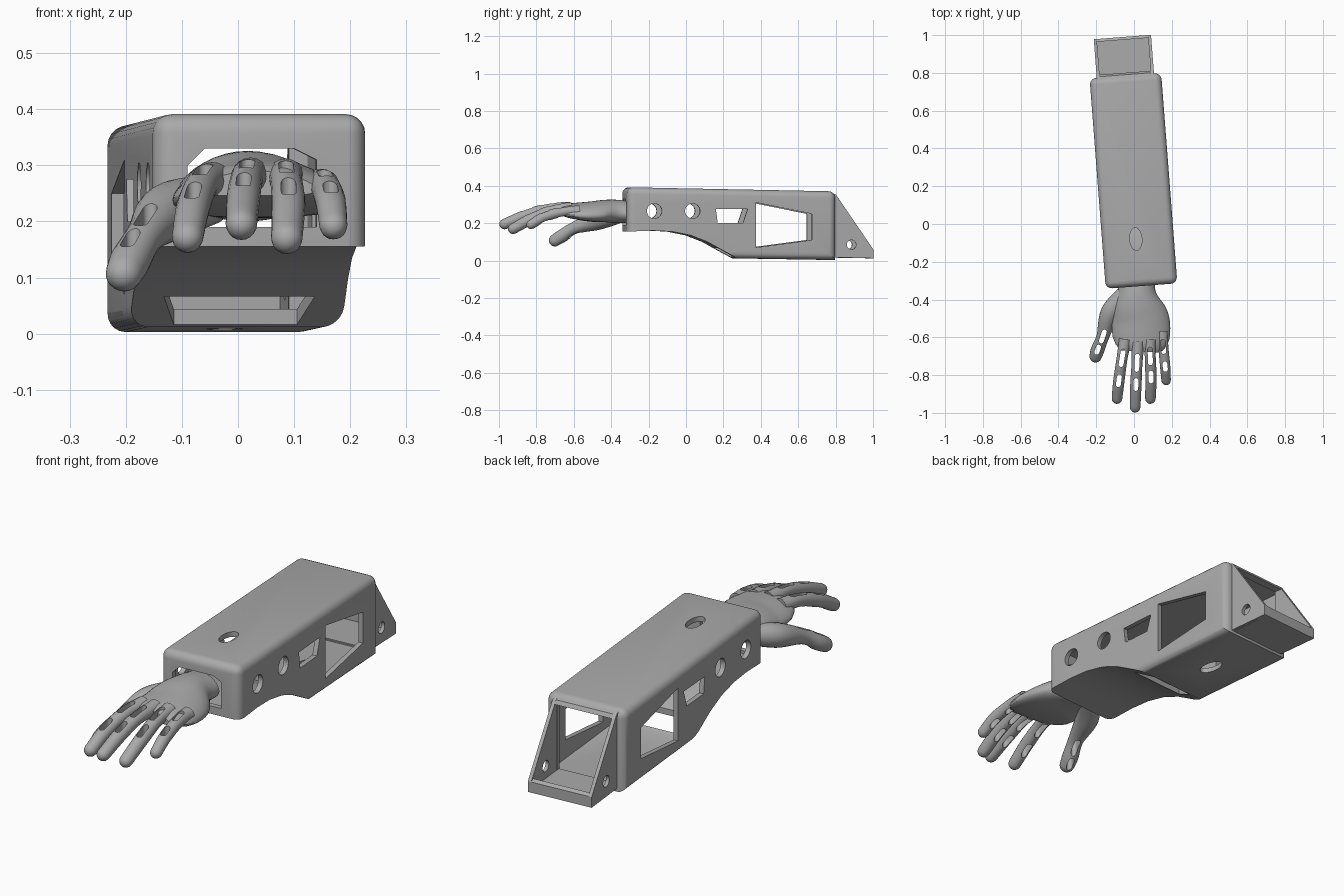
import bpy, bmesh, math
from mathutils import Vector, Matrix

if "Cube" in bpy.data.objects:
    bpy.data.objects.remove(bpy.data.objects["Cube"])

grey = bpy.data.materials.new("matte grey")
grey.use_nodes = True
tone = (0.4, 0.4, 0.4, 1)
grey.diffuse_color = tone
grey.node_tree.nodes["Principled BSDF"].inputs["Base Color"].default_value = tone

# The forearm is turned slightly about the vertical
ARM = Matrix.Translation((-0.003, 0.23, 0)) @ Matrix.Rotation(math.radians(4.4), 4, "Z")


def to_object(name, bm):
    bmesh.ops.recalc_face_normals(bm, faces=bm.faces)
    mesh = bpy.data.meshes.new(name)
    bm.to_mesh(mesh)
    bm.free()
    ob = bpy.data.objects.new(name, mesh)
    bpy.context.collection.objects.link(ob)
    mesh.materials.append(grey)
    return ob


def prism_mesh(pts, axis, a, b):
    """Extrude a 2D outline along one axis from a to b."""
    bm = bmesh.new()
    spots = {"x": lambda p, t: (t, p[0], p[1]),
             "y": lambda p, t: (p[0], t, p[1]),
             "z": lambda p, t: (p[0], p[1], t)}[axis]
    ends = [[bm.verts.new(spots(p, t)) for p in pts] for t in (a, b)]
    for ring in ends:
        bm.faces.new(ring)
    n = len(pts)
    for i in range(n):
        j = (i + 1) % n
        bm.faces.new((ends[0][i], ends[0][j], ends[1][j], ends[1][i]))
    bmesh.ops.recalc_face_normals(bm, faces=bm.faces)
    return bm


def prism(name, pts, axis, a, b):
    return to_object(name, prism_mesh(pts, axis, a, b))


def ellipse(cx, cy, rx, ry, n=32):
    return [(cx + rx * math.cos(2 * math.pi * i / n),
             cy + ry * math.sin(2 * math.pi * i / n)) for i in range(n)]


def cut(target, cutter):
    """Subtract a cutter, then discard it."""
    mod = target.modifiers.new("cut", "BOOLEAN")
    mod.operation = "DIFFERENCE"
    mod.solver = "EXACT"
    mod.object = cutter
    bpy.context.view_layer.update()
    dg = bpy.context.evaluated_depsgraph_get()
    mesh = bpy.data.meshes.new_from_object(target.evaluated_get(dg))
    target.modifiers.clear()
    target.data = mesh
    bpy.data.objects.remove(cutter)


def loft(name, rings, arch=0.0, n=20):
    """Skin ellipses given as (centre, half width, half height) along a path."""
    bm = bmesh.new()
    loops = []
    for i, (c, w, h) in enumerate(rings):
        d = (rings[min(i + 1, len(rings) - 1)][0] - rings[max(i - 1, 0)][0]).normalized()
        side = d.cross(Vector((0, 0, 1))).normalized()
        up = side.cross(d)
        loop = []
        for x, z in ellipse(0, 0, w, h, n):
            p = c + side * x + up * z
            p.z -= arch * x * x
            loop.append(bm.verts.new(p))
        loops.append(loop)
    for a, b in zip(loops, loops[1:]):
        for i in range(n):
            j = (i + 1) % n
            bm.faces.new((a[i], a[j], b[j], b[i]))
    bm.faces.new(loops[0])
    bm.faces.new(loops[-1])
    return to_object(name, bm)


def smooth_path(points, steps=6):
    """Sample a smooth curve through points of any dimension."""
    v = [Vector(p) for p in points]
    v = [v[0] * 2 - v[1]] + v + [v[-1] * 2 - v[-2]]
    out = []
    for a, b, c, d in zip(v, v[1:], v[2:], v[3:]):
        for s in range(steps):
            t = s / steps
            out.append(0.5 * (2 * b + (c - a) * t + (2 * a - 5 * b + 4 * c - d) * t * t
                              + (3 * b - a - 3 * c + d) * t ** 3))
    return out + [v[-2]]


# Forearm shell: side profile, widened, with most edges rounded
profile = [(-0.56, 0.155), (-0.42, 0.16), (-0.32, 0.155), (-0.22, 0.135), (-0.13, 0.1),
           (-0.04, 0.05), (0.03, 0.012), (0.557, 0.003), (0.557, 0.37), (-0.56, 0.392)]
bm = prism_mesh(profile, "x", -0.19, 0.19)
bm.edges.ensure_lookup_table()


def rounded(e):
    a, b = (v.co for v in e.verts)
    low_front = max(a.z, b.z) < 0.2 and min(a.y, b.y) < 0.02
    low_cross = max(a.z, b.z) < 0.2 and abs(a.x - b.x) > 0.1
    return not (low_front or low_cross)


bmesh.ops.bevel(bm, geom=[e for e in bm.edges if rounded(e)], offset=0.035,
                segments=5, profile=0.5, affect="EDGES", clamp_overlap=True)
shell = to_object("forearm_shell", bm)

# Hollow inside
cavity = [(-0.535, 0.178), (-0.4, 0.182), (-0.31, 0.177), (-0.21, 0.157), (-0.12, 0.121),
          (-0.03, 0.072), (0.04, 0.034), (0.535, 0.025), (0.535, 0.348), (-0.535, 0.368)]
cut(shell, prism("cavity_cutter", cavity, "x", -0.168, 0.168))

# Openings through the shell: outline, axis, start, end
trapezoid = [(-0.085, 0.275), (0.085, 0.275), (0.06, 0.2), (-0.075, 0.2)]
big_window = [(0.13, 0.31), (0.43, 0.25), (0.43, 0.11), (0.13, 0.07)]
wrist_hole = [(-0.13, 0.19), (0.1, 0.19), (0.1, 0.31), (0.06, 0.33), (-0.1, 0.33), (-0.13, 0.3)]
elbow_hole = [(-0.135, 0.03), (0.135, 0.03), (0.135, 0.335), (-0.135, 0.335)]
under_slot = [(-0.135, -0.07), (0.135, -0.07), (0.11, 0.022), (-0.11, 0.022)]
openings = [
    (ellipse(-0.415, 0.265, 0.04, 0.04), "x", -0.3, 0.3),
    (ellipse(-0.21, 0.265, 0.04, 0.04), "x", -0.3, 0.3),
    (trapezoid, "x", -0.3, 0.3),
    (big_window, "x", -0.3, 0.3),
    (wrist_hole, "y", -0.7, -0.5),
    (elbow_hole, "y", 0.5, 0.7),
    (under_slot, "z", -0.1, 0.15),
    (ellipse(-0.011, -0.31, 0.032, 0.06), "z", 0.3, 0.5),
    (ellipse(0, 0.27, 0.032, 0.06), "z", -0.1, 0.1),
]
for opening in openings:
    cut(shell, prism("opening_cutter", *opening))
arm_parts = [shell]

# Elbow bracket: triangular cheeks with a hole, floor, end lip and top bar
cheek = [(0.545, 0.36), (0.562, 0.352), (0.762, 0.06), (0.762, 0.012), (0.545, 0.018)]
for side, sx in (("left", 1), ("right", -1)):
    plate = prism(side + "_elbow_cheek", cheek, "x", sx * 0.136, sx * 0.152)
    cut(plate, prism("pin_cutter", ellipse(0.645, 0.085, 0.025, 0.025), "x", -0.3, 0.3))
    arm_parts.append(plate)
floor = [(0.54, 0.016), (0.76, 0.012), (0.76, 0.028), (0.54, 0.032)]
lip = [(0.747, 0.012), (0.762, 0.012), (0.762, 0.06), (0.747, 0.07)]
bar = [(0.54, 0.335), (0.572, 0.335), (0.562, 0.352), (0.54, 0.36)]
for name, outline in (("elbow_floor", floor), ("elbow_lip", lip), ("elbow_top_bar", bar)):
    arm_parts.append(prism(name, outline, "x", -0.14, 0.14))
for ob in arm_parts:
    ob.matrix_world = ARM

# Palm: x, y, z, half width, half height from wrist to knuckles
palm_path = [(0.015, -0.29, 0.257, 0.095, 0.055), (0.015, -0.36, 0.262, 0.1, 0.062),
             (0.02, -0.43, 0.265, 0.13, 0.06), (0.035, -0.51, 0.262, 0.152, 0.054),
             (0.038, -0.59, 0.265, 0.152, 0.044), (0.036, -0.64, 0.268, 0.135, 0.035),
             (0.034, -0.675, 0.268, 0.105, 0.022)]
loft("palm", [(Vector(p[:3]), p[3], p[4]) for p in smooth_path(palm_path)], arch=1.0, n=36)

# Digits: x, y, z, radius along each one
digits = {
    "index_finger": [(-0.045, -0.61, 0.272, 0.034), (-0.063, -0.71, 0.267, 0.029),
                     (-0.08, -0.83, 0.225, 0.03), (-0.09, -0.924, 0.172, 0.028)],
    "middle_finger": [(0.022, -0.62, 0.28, 0.034), (0.016, -0.735, 0.277, 0.029),
                      (0.01, -0.85, 0.245, 0.03), (0.006, -0.97, 0.195, 0.028)],
    "ring_finger": [(0.085, -0.61, 0.278, 0.034), (0.086, -0.7, 0.272, 0.029),
                    (0.09, -0.81, 0.232, 0.03), (0.087, -0.924, 0.17, 0.028)],
    "little_finger": [(0.148, -0.57, 0.262, 0.032), (0.155, -0.65, 0.262, 0.027),
                      (0.165, -0.755, 0.235, 0.027), (0.17, -0.828, 0.193, 0.025)],
    "thumb": [(-0.05, -0.37, 0.24, 0.045), (-0.125, -0.47, 0.216, 0.052),
              (-0.165, -0.595, 0.175, 0.034), (-0.192, -0.665, 0.13, 0.036),
              (-0.203, -0.7, 0.108, 0.033)],
}
for name, pts in digits.items():
    path = smooth_path(pts)
    rings = [(p.xyz, p[3], p[3]) for p in path]
    tip, r = path[-1].xyz, path[-1][3]
    d = (tip - path[-2].xyz).normalized()
    for a in (25, 45, 62, 76, 86):
        t = math.radians(a)
        rings.append((tip + d * r * math.sin(t), r * math.cos(t), r * math.cos(t)))
    digit = loft(name, rings)
    # Two open tendon slots run down through each digit
    first = 2 if name == "thumb" else 1
    for k, half in ((first, 0.048), (first + 1, 0.034)):
        c = Vector(pts[k])
        run = Vector(pts[k + 1]) - Vector(pts[k - 1])
        half *= 0.8 if name in ("little_finger", "thumb") else 1
        turn = math.atan2(run.y, run.x)
        slot = [(c.x + u * math.cos(turn) - w * math.sin(turn),
                 c.y + u * math.sin(turn) + w * math.cos(turn))
                for end in (1, -1) for a in range(-90, 91, 30)
                for u, w in [(end * (half - 0.013 + 0.013 * math.cos(math.radians(a))),
                              end * 0.013 * math.sin(math.radians(a)))]]
        cut(digit, prism("slot_cutter", slot, "z", 0.0, 0.5))

# Smooth shading with crisp edges
for ob in bpy.context.scene.objects:
    ob.select_set(ob.type == "MESH")
bpy.context.view_layer.objects.active = shell
bpy.ops.object.shade_smooth_by_angle(angle=math.radians(32))
